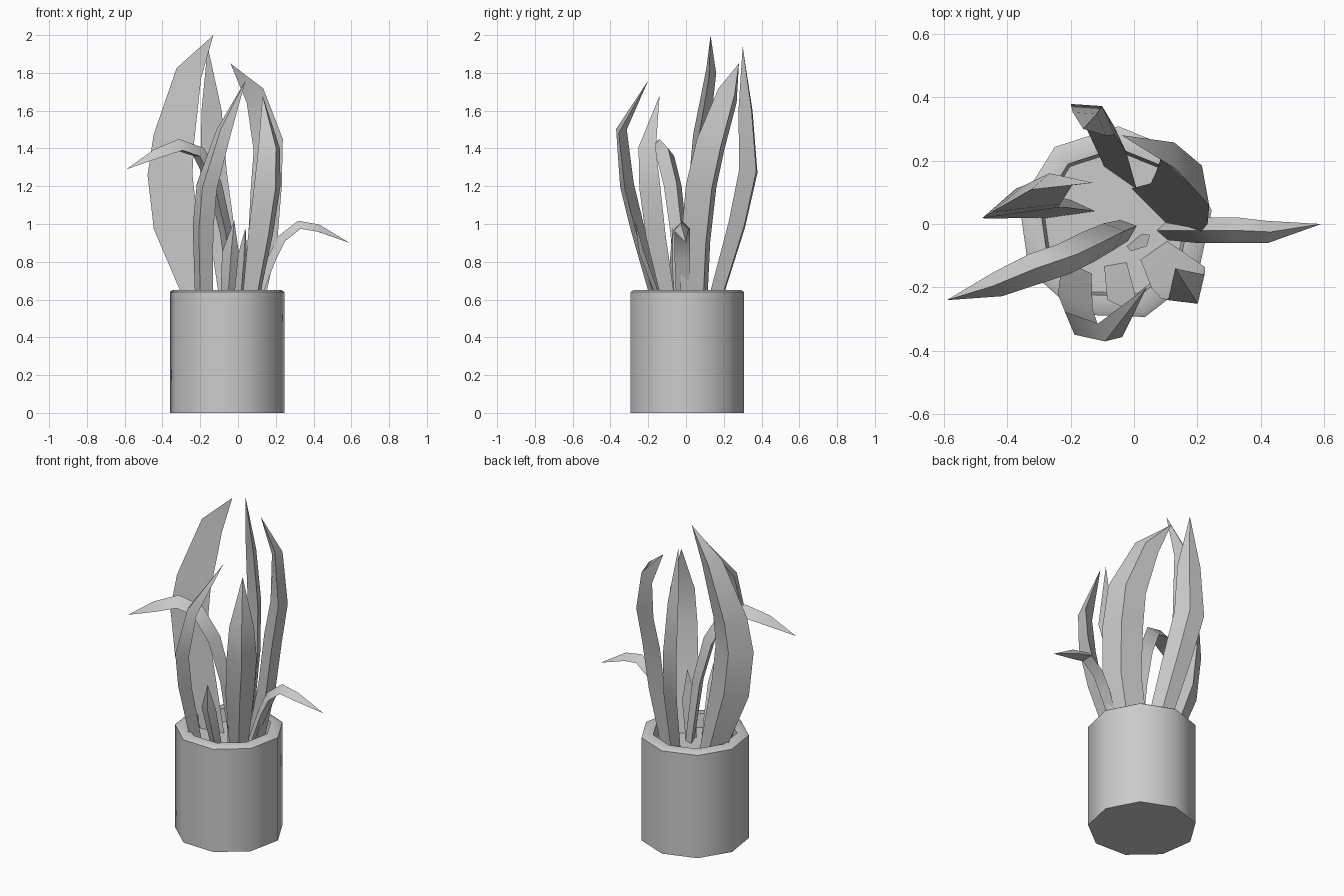
import bpy, bmesh, math
from mathutils import Vector

cube = bpy.data.objects.get("Cube")
if cube:
    bpy.data.objects.remove(cube, do_unlink=True)

GREY = (0.6, 0.6, 0.6, 1)
mat = bpy.data.materials.new("plain_grey")
mat.use_nodes = True
mat.diffuse_color = GREY
mat.node_tree.nodes["Principled BSDF"].inputs["Base Color"].default_value = GREY


def finish(name, bm):
    bmesh.ops.recalc_face_normals(bm, faces=bm.faces)
    mesh = bpy.data.meshes.new(name)
    bm.to_mesh(mesh)
    bm.free()
    mesh.materials.append(mat)
    obj = bpy.data.objects.new(name, mesh)
    bpy.context.collection.objects.link(obj)
    bpy.ops.object.select_all(action="DESELECT")
    obj.select_set(True)
    bpy.context.view_layer.objects.active = obj
    bpy.ops.object.shade_smooth_by_angle(angle=math.radians(42))


def pot(name, profile, sides, centre_x, turn):
    """Revolve a (radius, height) profile and cap both ends."""
    bm = bmesh.new()
    rings = []
    for r, z in profile:
        angles = [math.radians(turn) + math.tau * i / sides for i in range(sides)]
        rings.append([bm.verts.new((centre_x + r * math.cos(a), r * math.sin(a), z))
                      for a in angles])
    for a, b in zip(rings, rings[1:]):
        for i in range(sides):
            j = (i + 1) % sides
            bm.faces.new((a[i], a[j], b[j], b[i]))
    bm.faces.new(rings[0][::-1])
    bm.faces.new(rings[-1])
    finish(name, bm)


def leaf(name, angle, keel, path):
    """Solid keeled blade: path of (x, y, z, half width), angle is the width direction."""
    bm = bmesh.new()
    side = Vector((math.cos(math.radians(angle)), math.sin(math.radians(angle)), 0))
    pts = [Vector(p[:3]) for p in path]
    rows = []
    for k, p in enumerate(pts[:-1]):
        along = (pts[k + 1] - pts[max(k - 1, 0)]).normalized()
        across = (side - along * side.dot(along)).normalized()
        w = path[k][3]
        crease = across.cross(along) * w * keel
        rows.append([bm.verts.new(v) for v in (p - across * w, p + crease, p + across * w)])
    for a, b in zip(rows, rows[1:]):
        for i in range(3):
            j = (i + 1) % 3
            bm.faces.new((a[i], a[j], b[j], b[i]))
    # pointed tip
    tip = bm.verts.new(pts[-1])
    for i in range(3):
        bm.faces.new((rows[-1][i], rows[-1][(i + 1) % 3], tip))
    finish(name, bm)


# Pot with a thick rim and sunken soil
pot("pot", [(0.308, 0), (0.308, 0.64), (0.292, 0.65), (0.24, 0.65), (0.23, 0.57)], 9, -0.06, 8)

# Tall upright leaves
leaf("tall_left_leaf", 8, -0.65, [(-0.19, 0.03, 0.55, 0.07), (-0.33, 0.035, 1.0, 0.12),
                                  (-0.36, 0.035, 1.26, 0.12), (-0.34, 0.05, 1.45, 0.11),
                                  (-0.26, 0.115, 1.8, 0.07), (-0.13, 0.13, 2.0, 0)])
leaf("broad_right_leaf", 135, 0.7, [(0.06, 0.04, 0.55, 0.1), (0.13, 0.05, 0.9, 0.11),
                                    (0.15, 0.08, 1.2, 0.115), (0.16, 0.13, 1.42, 0.11),
                                    (0.09, 0.22, 1.68, 0.075), (-0.04, 0.28, 1.85, 0)])
leaf("tall_back_leaf", 145, 0.6, [(-0.04, 0.14, 0.55, 0.06), (-0.09, 0.27, 1.0, 0.08),
                                  (-0.13, 0.33, 1.28, 0.085), (-0.14, 0.315, 1.6, 0.065),
                                  (-0.16, 0.3, 1.94, 0)])
leaf("front_leaf", -25, 0.9, [(-0.18, -0.13, 0.55, 0.05), (-0.185, -0.245, 0.98, 0.06),
                              (-0.165, -0.3, 1.2, 0.06), (-0.075, -0.335, 1.49, 0.045),
                              (0.04, -0.2, 1.76, 0)])
leaf("front_right_leaf", 35, 0.9, [(0.06, -0.08, 0.55, 0.05), (0.12, -0.155, 0.95, 0.08),
                                   (0.155, -0.185, 1.2, 0.085), (0.165, -0.2, 1.4, 0.07),
                                   (0.13, -0.14, 1.68, 0)])

# Drooping leaves
leaf("drooping_left_leaf", 110, 1.2, [(-0.03, -0.02, 0.55, 0.035), (-0.08, -0.04, 0.95, 0.045),
                                      (-0.14, -0.07, 1.2, 0.05), (-0.22, -0.11, 1.36, 0.05),
                                      (-0.31, -0.14, 1.39, 0.05), (-0.43, -0.19, 1.35, 0.04),
                                      (-0.59, -0.24, 1.29, 0)])
leaf("drooping_right_leaf", 90, -1.1, [(0.1, -0.02, 0.55, 0.03), (0.2, -0.02, 0.81, 0.04),
                                       (0.25, -0.02, 0.91, 0.04), (0.33, -0.02, 0.975, 0.04),
                                       (0.42, -0.025, 0.96, 0.035), (0.59, 0, 0.9, 0)])

# Short young leaves
leaf("short_front_leaf", 10, 0.4, [(-0.06, -0.12, 0.55, 0.035), (-0.04, -0.23, 0.85, 0.045),
                                   (-0.02, -0.27, 1.02, 0)])
leaf("short_middle_leaf", 40, 0.4, [(0.0, -0.05, 0.55, 0.03), (0.02, -0.06, 0.8, 0.04),
                                    (0.04, -0.07, 0.98, 0)])
